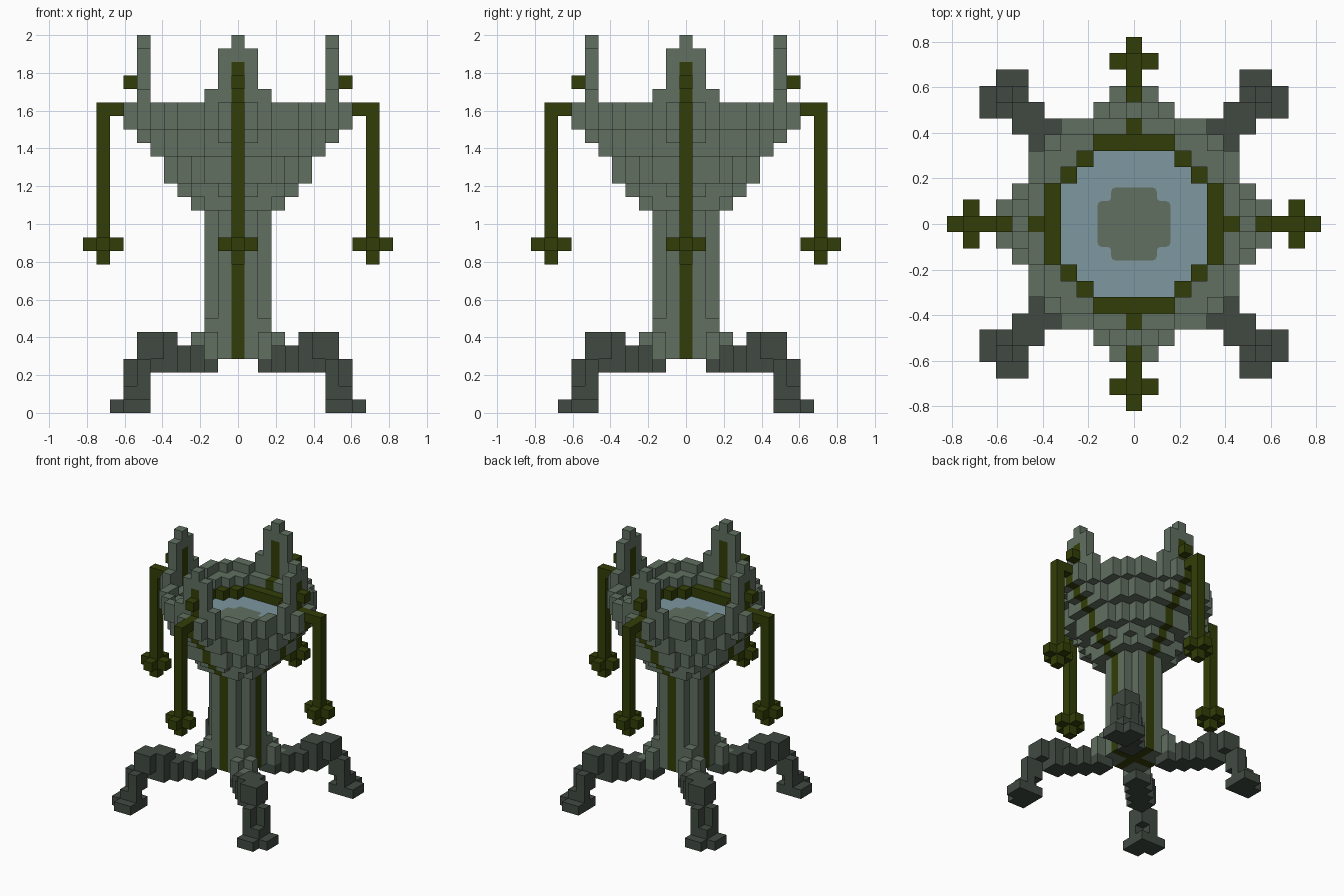
import bpy, bmesh
from mathutils import Vector

cube = bpy.data.objects.get("Cube")
if cube:
    bpy.data.objects.remove(cube, do_unlink=True)

U = 2 / 28  # edge length of one block


def material(name, rgb):
    m = bpy.data.materials.new(name)
    m.use_nodes = True
    m.diffuse_color = (*rgb, 1)
    bsdf = next(n for n in m.node_tree.nodes if n.type == 'BSDF_PRINCIPLED')
    bsdf.inputs["Base Color"].default_value = (*rgb, 1)
    bsdf.inputs["Roughness"].default_value = 0.9
    return m


STONE = material("grey green stone", (0.122, 0.160, 0.122))
DARK = material("dark stone", (0.053, 0.068, 0.053))
OLIVE = material("dark olive", (0.032, 0.048, 0.002))
WATER = material("pale blue water", (0.205, 0.315, 0.350))

grid = {}  # block position -> part name


def put(part, cells, around=False):
    """Fill blocks with a part, optionally repeated on all four sides."""
    for x, y, z in cells:
        for _ in range(4 if around else 1):
            grid[(x, y, z)] = part
            x, y = -y, x


def box(xs, ys, zs):
    return [(x, y, z) for x in range(xs[0], xs[1] + 1)
            for y in range(ys[0], ys[1] + 1) for z in range(zs[0], zs[1] + 1)]


def ring(low, high, z):
    """Blocks of one layer whose squared distance from the axis is in a range."""
    return [(x, y, z) for x, y, _ in box((-8, 8), (-8, 8), (0, 0)) if low <= x * x + y * y <= high]


# Diagonal legs: 2x2 blocks stepping outwards, (layer, first step, last step)
for z, first, last in [(5, 5, 6), (4, 2, 6), (3, 2, 5), (0, 7, 7)]:
    for d in range(first, last + 1):
        put("legs", box((d, d + 1), (d, d + 1), (z, z)), True)
# Shins lose their outer corner above and inner corner at the ankle; feet spread out
put("legs", [(x, y, z) for z in (2, 3) for x, y in ((7, 7), (7, 8), (8, 7))], True)
put("legs", [(7, 8, 1), (8, 7, 1), (8, 8, 1)], True)
put("legs", [(9, 7, 0), (9, 8, 0), (7, 9, 0), (8, 9, 0)], True)

# Column: square shaft with notched corners and stepped corner footings
put("column", [c for c in box((-2, 2), (-2, 2), (4, 14)) if abs(c[0] * c[1]) < 4])
put("column", box((2, 2), (2, 2), (4, 6)), True)
put("column", [(2, 3, 5), (3, 2, 5), (2, 3, 4), (3, 2, 4), (3, 3, 4)], True)
put("inlays", box((2, 2), (0, 0), (4, 14)) + box((0, 1), (0, 0), (4, 4)), True)

# Bowl: stepped discs, (layer, inner and outer radius squared, reach on the four sides)
BOWL = [(15, 0, 13, 3), (16, 0, 18, 4), (17, 0, 29, 5), (18, 0, 29, 5),
        (19, 0, 41, 6), (20, 30, 41, 7), (21, 30, 53, 8), (22, 45, 53, 8)]
for z, low, high, reach in BOWL:
    put("bowl", ring(low, high, z))
    if z >= 20:
        put("bowl", box((reach, reach), (-1, 1), (z, z)), True)
    put("inlays", [(reach, 0, z)], True)
put("inlays", [(6, 0, 21), (7, 0, 22)], True)

# Water surface and the ring around it
put("water", ring(0, 24, 19))
put("water_ring", ring(25, 29, 20))

# Four horns on the rim with an inlaid stripe
put("horns", box((7, 7), (-2, 2), (23, 23)), True)
put("horns", box((7, 7), (-1, 1), (24, 26)), True)
put("horns", [(7, 0, 27)], True)
put("inlays", box((7, 7), (0, 0), (23, 25)) + [(8, 0, 24)], True)

# Hanging pendants: arm, rod and crossed tip
put("pendants", box((9, 10), (0, 0), (22, 22)), True)
put("pendants", box((10, 10), (0, 0), (11, 21)), True)
put("pendants", [(9, 0, 12), (11, 0, 12), (10, 1, 12), (10, -1, 12)], True)

# Outward side of a block for each axis direction
SIDES = []
for axis in range(3):
    for sign in (1, -1):
        n, a, b = Vector(), Vector(), Vector()
        n[axis], a[(axis + 1) % 3], b[(axis + 2) % 3] = sign, 1, sign
        SIDES.append((n, [n - a - b, n + a - b, n + a + b, n - a + b]))


def finish(bm, name, mat):
    mesh = bpy.data.meshes.new(name)
    bm.to_mesh(mesh)
    bm.free()
    mesh.materials.append(mat)
    bpy.context.collection.objects.link(bpy.data.objects.new(name, mesh))


def build(part, mat):
    """Make one object from the exposed sides of a part's blocks."""
    bm = bmesh.new()
    for cell, owner in grid.items():
        if owner != part:
            continue
        centre = Vector(cell) + Vector((0, 0, 0.5))
        for n, corners in SIDES:
            if tuple(int(v) for v in Vector(cell) + n) not in grid:
                bm.faces.new([bm.verts.new((centre + c / 2) * U) for c in corners])
    bmesh.ops.remove_doubles(bm, verts=bm.verts, dist=0.001)
    finish(bm, part, mat)


for part, mat in [("legs", DARK), ("column", STONE), ("bowl", STONE), ("horns", STONE),
                  ("inlays", OLIVE), ("water_ring", OLIVE), ("pendants", OLIVE), ("water", WATER)]:
    build(part, mat)

# Column top showing at the water surface: thin notched plate with softened corners
bm = bmesh.new()
a, b = 0.16, 0.1
quarter = [(a, -b), (a, b), (b, b)]
outline = []
for _ in range(4):
    outline += quarter
    quarter = [(-y, x) for x, y in quarter]
bm.faces.new([bm.verts.new((x, y, 20 * U + 0.004)) for x, y in outline])
bmesh.ops.bevel(bm, geom=bm.verts[:], offset=0.018, segments=2, profile=0.5, affect='VERTICES')
finish(bm, "column_top", STONE)
